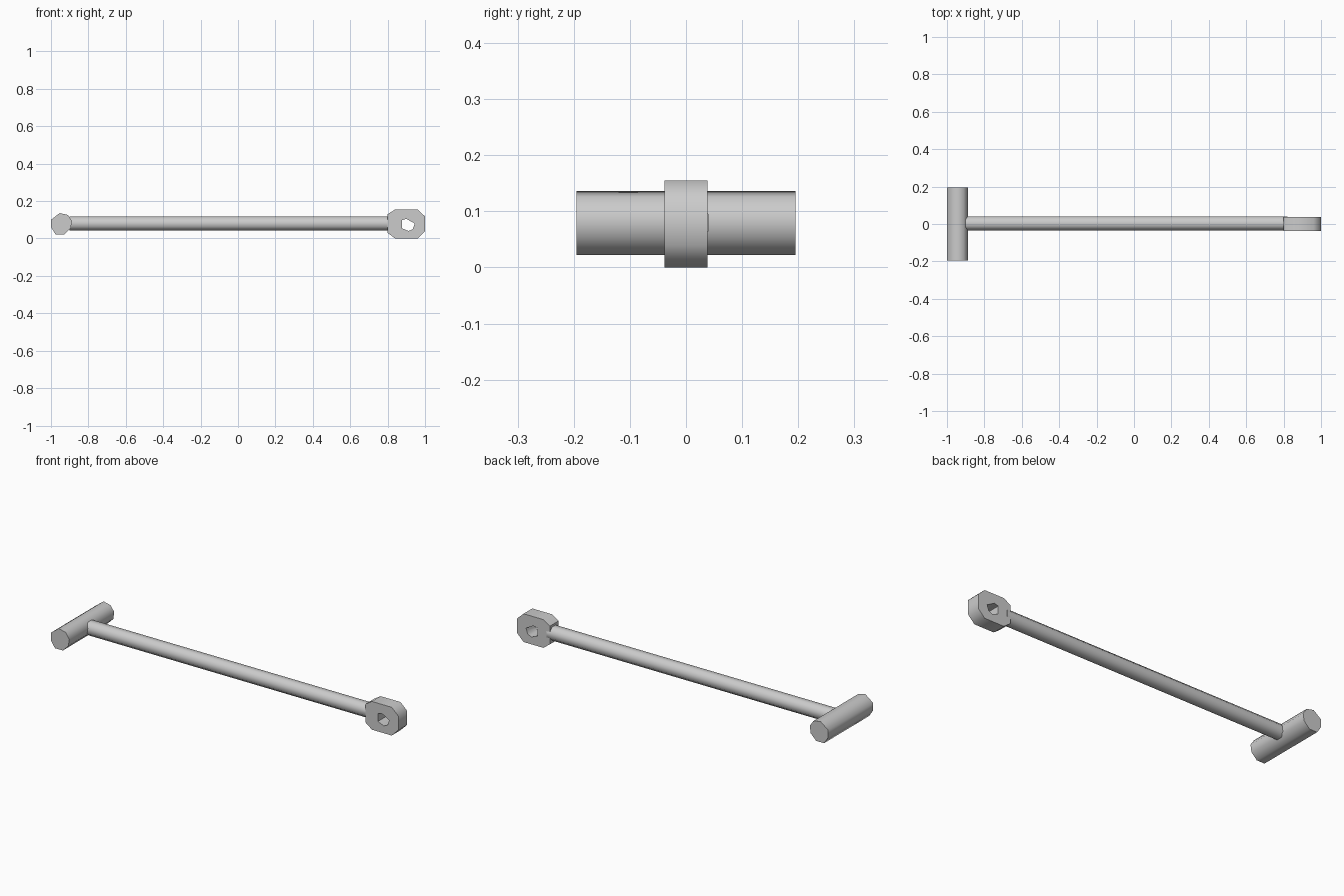
import bpy
import bmesh
import math
from mathutils import Vector

cube = bpy.data.objects.get("Cube")
if cube:
    bpy.data.objects.remove(cube, do_unlink=True)

grey = bpy.data.materials.new("plain grey metal")
grey.use_nodes = True
colour = (0.6, 0.6, 0.6, 1)
grey.diffuse_color = colour
grey.node_tree.nodes["Principled BSDF"].inputs["Base Color"].default_value = colour


def extrude_profile(name, points, offset):
    """Extrude a closed 3D outline along an offset into a solid."""
    bm = bmesh.new()
    face = bm.faces.new([bm.verts.new(p) for p in points])
    result = bmesh.ops.extrude_face_region(bm, geom=[face], use_keep_orig=True)
    moved = [g for g in result["geom"] if isinstance(g, bmesh.types.BMVert)]
    bmesh.ops.translate(bm, verts=moved, vec=offset)
    bmesh.ops.recalc_face_normals(bm, faces=bm.faces)
    mesh = bpy.data.meshes.new(name)
    bm.to_mesh(mesh)
    bm.free()
    mesh.materials.append(grey)
    obj = bpy.data.objects.new(name, mesh)
    bpy.context.collection.objects.link(obj)
    return obj


def smooth(obj, degrees):
    bpy.ops.object.select_all(action='DESELECT')
    obj.select_set(True)
    bpy.context.view_layer.objects.active = obj
    bpy.ops.object.shade_smooth_by_angle(angle=math.radians(degrees))


# Cross grip, a slightly uneven eight-sided bar
grip_outline = [(-1, .1), (-.953, .136), (-.91, .126), (-.888, .094),
                (-.894, .055), (-.927, .022), (-.975, .022), (-1, .06)]
grip = extrude_profile("cross_grip", [(x, -.195, z) for x, z in grip_outline],
                       Vector((0, .39, 0)))
smooth(grip, 60)

# Long shaft
ring = [math.tau * (i + .5) / 8 for i in range(8)]
shaft = extrude_profile("shaft",
                        [(-.9, .003 + .04 * math.cos(a), .08 + .04 * math.sin(a))
                         for a in ring], Vector((1.72, 0, 0)))
smooth(shaft, 60)

# Eye block with chamfered corners
eye_outline = [(.8, .03), (.84, 0), (.96, 0), (1, .04),
               (1, .118), (.96, .155), (.84, .155), (.8, .13)]
eye = extrude_profile("eye_block", [(x, -.038, z) for x, z in eye_outline],
                      Vector((0, .076, 0)))

# Uneven hole cut through the eye
hole_outline = [(.876, .055), (.912, .04), (.934, .05), (.945, .08),
                (.9, .105), (.876, .098)]
cutter = extrude_profile("hole_cutter", [(x, -.1, z) for x, z in hole_outline],
                         Vector((0, .2, 0)))
cutter.hide_render = True
cut = eye.modifiers.new("hole", 'BOOLEAN')
cut.operation = 'DIFFERENCE'
cut.solver = 'EXACT'
cut.object = cutter
bpy.context.view_layer.objects.active = eye
bpy.ops.object.modifier_apply(modifier=cut.name)
bpy.data.objects.remove(cutter, do_unlink=True)
smooth(eye, 50)
